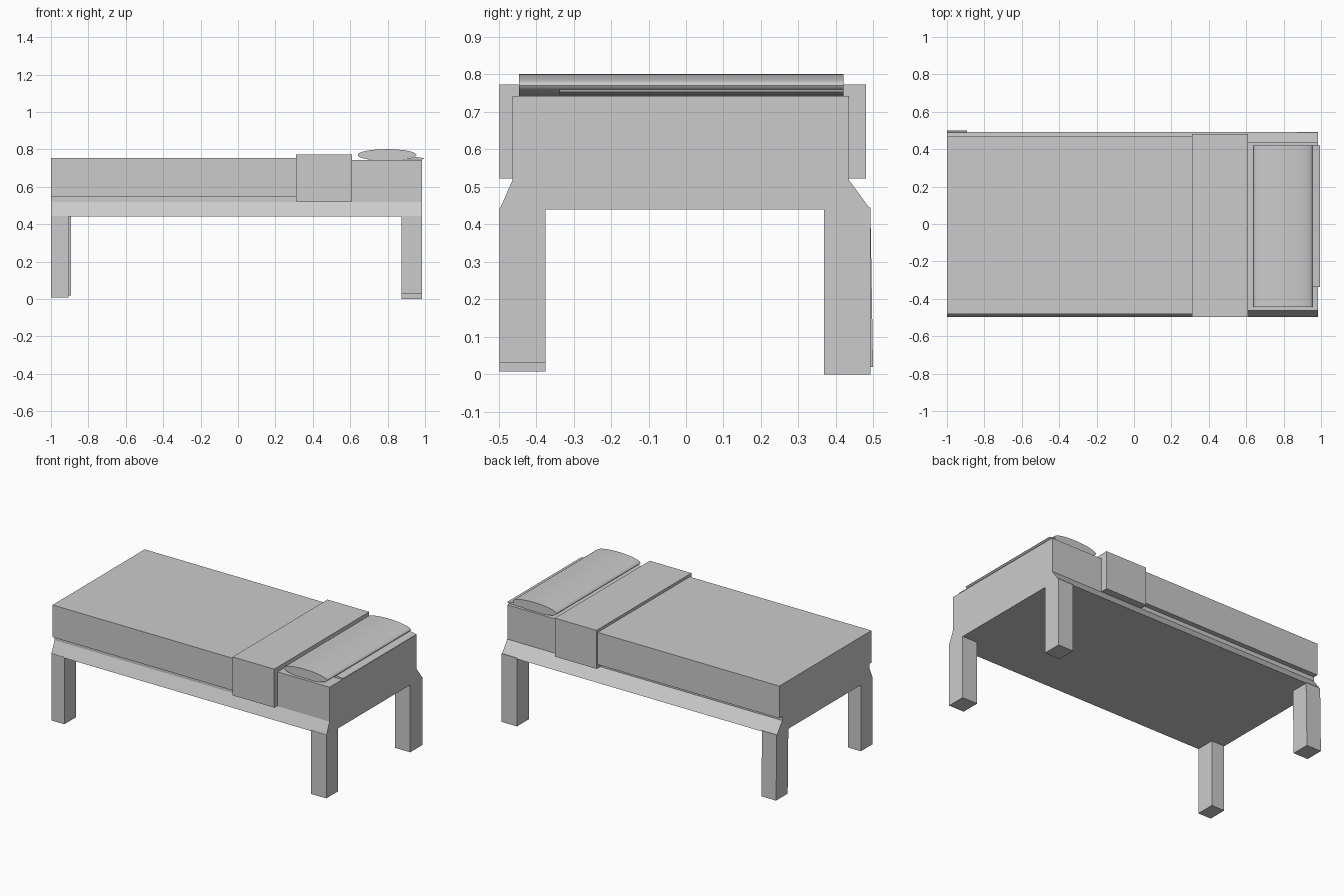
import bpy, math

if "Cube" in bpy.data.objects:
    bpy.data.objects.remove(bpy.data.objects["Cube"])


def make_mesh(name, verts, faces):
    mesh = bpy.data.meshes.new(name)
    mesh.from_pydata(verts, [], faces)
    mesh.update()
    obj = bpy.data.objects.new(name, mesh)
    bpy.context.collection.objects.link(obj)
    return obj


def prism(name, ring_a, ring_b):
    """Closed solid joining two matching rings of points."""
    n = len(ring_a)
    faces = [tuple(range(n))[::-1], tuple(range(n, 2 * n))]
    faces += [(i, (i + 1) % n, n + (i + 1) % n, n + i) for i in range(n)]
    return make_mesh(name, ring_a + ring_b, faces)


def along_x(name, yz, x0, x1):
    return prism(name, [(x0, y, z) for y, z in yz], [(x1, y, z) for y, z in yz])


def along_y(name, xz, y0, y1):
    # reversed so that faces point outwards
    xz = xz[::-1]
    return prism(name, [(x, y0, z) for x, z in xz], [(x, y1, z) for x, z in xz])


def rect(a0, a1, b0, b1):
    return [(a0, b0), (a1, b0), (a1, b1), (a0, b1)]


# Bed frame and mattress body with flared side rails
along_x("bed_body", [(-0.497, 0.44), (0.492, 0.44), (0.435, 0.518), (0.435, 0.742),
                     (-0.463, 0.742), (-0.463, 0.518)], -0.999, 0.985)

# Blanket and its folded-back band
along_x("blanket", rect(-0.482, 0.467, 0.545, 0.755), -1.0, 0.32)
along_x("blanket_fold", rect(-0.498, 0.480, 0.522, 0.773), 0.31, 0.61)

# Pillow: flattened oval section with flat ends
oval = [(0.797 + 0.157 * math.cos(a), 0.770 + 0.031 * math.sin(a))
        for a in (2 * math.pi * i / 32 for i in range(32))]
pillow = along_y("pillow", oval, -0.445, 0.42)
bpy.context.view_layer.objects.active = pillow
pillow.select_set(True)
bpy.ops.object.shade_smooth_by_angle(angle=math.radians(40))

# Thin sheet edge under the pillow
along_y("sheet_edge", [(0.70, 0.742), (0.985, 0.746), (0.995, 0.753), (0.95, 0.760)],
        -0.338, 0.42)

# Legs: slightly uneven, each given by top and bottom rectangles
legs = {
    "front_right_leg": ((0.875, 0.985, -0.497, -0.375), 0.0, 0.03),
    "back_right_leg": ((0.875, 0.985, 0.368, 0.492), 0.0, 0.0),
    "front_left_leg": ((-0.999, -0.905, -0.497, -0.375), 0.0, 0.008),
    "back_left_leg": ((-0.999, -0.893, 0.372, 0.492), 0.007, 0.02),
}
for name, ((x0, x1, y0, y1), lean, z) in legs.items():
    foot = [(x, y + lean, z) for x, y in rect(x0, x1, y0, y1)]
    top = [(x, y, 0.445) for x, y in rect(x0, x1, y0, y1)]
    prism(name, foot, top)
